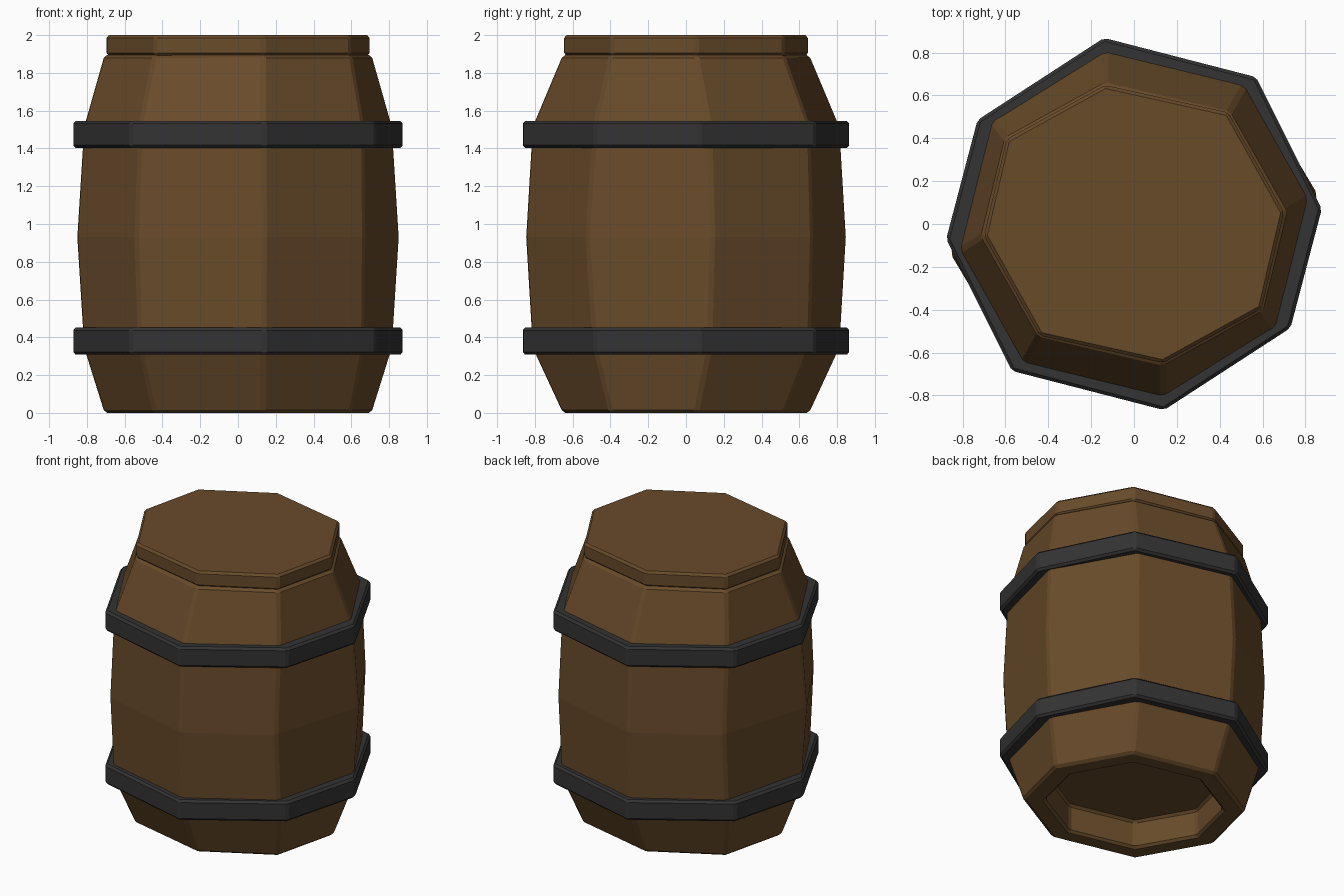
import bpy, bmesh

if "Cube" in bpy.data.objects:
    bpy.data.objects.remove(bpy.data.objects["Cube"])


def material(name, rgb):
    m = bpy.data.materials.new(name)
    m.diffuse_color = (*rgb, 1)
    m.use_nodes = True
    m.node_tree.nodes["Principled BSDF"].inputs["Base Color"].default_value = m.diffuse_color
    return m


wood = material("wood", (0.14, 0.07, 0.023))
iron = material("iron", (0.033, 0.033, 0.034))


def octagon(half, scale=1.0):
    # four corners, then the same four mirrored through the centre
    pts = [(x * scale, y * scale) for x, y in half]
    return pts + [(-x, -y) for x, y in pts]


def loft(name, rings, mat, bevel, closed_tube=False):
    # rings: list of (z, eight corner points), joined in order
    bm = bmesh.new()
    loops = [[bm.verts.new((x, y, z)) for x, y in pts] for z, pts in rings]
    pairs = list(zip(loops, loops[1:]))
    if closed_tube:
        pairs.append((loops[-1], loops[0]))
    else:
        bm.faces.new(loops[0])
        bm.faces.new(loops[-1])
    for a, b in pairs:
        for i in range(8):
            j = (i + 1) % 8
            bm.faces.new((a[i], a[j], b[j], b[i]))
    bmesh.ops.recalc_face_normals(bm, faces=bm.faces)
    me = bpy.data.meshes.new(name)
    bm.to_mesh(me)
    bm.free()
    me.materials.append(mat)
    ob = bpy.data.objects.new(name, me)
    bpy.context.collection.objects.link(ob)
    mod = ob.modifiers.new("chamfer", 'BEVEL')
    mod.width = bevel
    mod.segments = 1
    mod.limit_method = 'ANGLE'
    mod.angle_limit = 0.55
    return ob


# corner positions of half the octagon at each level
END = [(-0.135, 0.655), (0.445, 0.52), (0.71, 0.055), (0.60, -0.40)]
BAND = [(-0.135, 0.815), (0.52, 0.655), (0.818, 0.125), (0.665, -0.485)]
MIDDLE = [(-0.14, 0.85), (0.54, 0.67), (0.855, 0.14), (0.67, -0.525)]
HOOP = [(-0.14, 0.868), (0.57, 0.685), (0.876, 0.07), (0.73, -0.485)]
LID = [(-0.135, 0.648), (0.44, 0.52), (0.70, 0.055), (0.595, -0.395)]

# barrel body with a recessed underside
loft("barrel_body", [
    (0.20, octagon(END, 0.80)),
    (0.0, octagon(END, 0.80)),
    (0.0, octagon(END)),
    (0.345, octagon(BAND)),
    (0.93, octagon(MIDDLE)),
    (1.515, octagon(BAND)),
    (1.895, octagon(END)),
], wood, 0.016)

# lid
loft("lid", [(1.89, octagon(LID)), (2.0, octagon(LID))], wood, 0.015)

# iron hoops
for name, low, high in (("lower_hoop", 0.308, 0.452), ("upper_hoop", 1.402, 1.546)):
    loft(name, [
        (low, octagon(HOOP)),
        (high, octagon(HOOP)),
        (high, octagon(HOOP, 0.87)),
        (low, octagon(HOOP, 0.87)),
    ], iron, 0.015, closed_tube=True)
